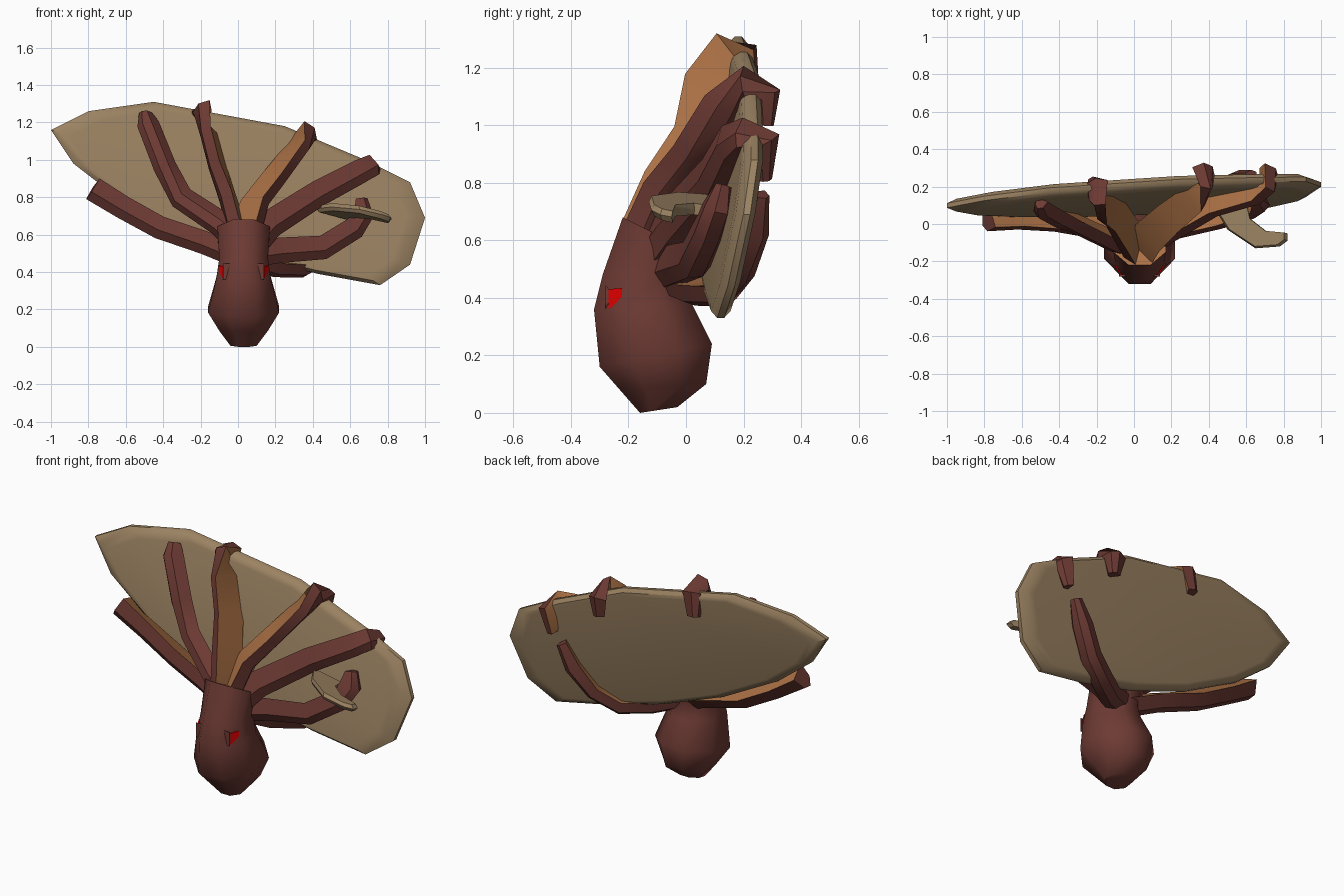
import bpy, bmesh, math
from mathutils import Vector

cube = bpy.data.objects.get("Cube")
if cube:
    bpy.data.objects.remove(cube, do_unlink=True)


def material(name, rgb):
    m = bpy.data.materials.new(name)
    m.use_nodes = True
    m.diffuse_color = (*rgb, 1)
    node = next(n for n in m.node_tree.nodes if n.type == 'BSDF_PRINCIPLED')
    node.inputs["Base Color"].default_value = (*rgb, 1)
    return m


skin = material("red_brown_skin", (0.155, 0.043, 0.034))
inner = material("orange_brown_inner", (0.41, 0.165, 0.06))
tan = material("tan_shell", (0.33, 0.225, 0.122))
red = material("eye_red", (0.8, 0.0, 0.0))


def loft(name, rings, mats, side_rule=None, end_mat=0, angle=35):
    """Skin a list of equal-length rings and close both ends."""
    bm = bmesh.new()
    vs = [[bm.verts.new(p) for p in ring] for ring in rings]
    n = len(rings[0])
    for a, b in zip(vs, vs[1:]):
        for i in range(n):
            j = (i + 1) % n
            f = bm.faces.new((a[i], a[j], b[j], b[i]))
            f.material_index = side_rule(i) if side_rule else 0
    bm.faces.new(vs[0])
    bm.faces.new(vs[-1]).material_index = end_mat
    bmesh.ops.recalc_face_normals(bm, faces=bm.faces)
    me = bpy.data.meshes.new(name)
    bm.to_mesh(me)
    bm.free()
    for m in mats:
        me.materials.append(m)
    ob = bpy.data.objects.new(name, me)
    bpy.context.collection.objects.link(ob)
    bpy.ops.object.select_all(action='DESELECT')
    ob.select_set(True)
    bpy.context.view_layer.objects.active = ob
    bpy.ops.object.shade_smooth_by_angle(angle=math.radians(angle))


# Body: eight-sided rings given by front (y, z), back (y, z) and half width
MID = 0.03
sections = [
    ((-0.16, 0.0), (-0.03, 0.02), 0.07),
    ((-0.23, 0.08), (0.07, 0.10), 0.13),
    ((-0.30, 0.16), (0.09, 0.24), 0.19),
    ((-0.32, 0.36), (0.02, 0.38), 0.145),
    ((-0.29, 0.48), (0.0, 0.46), 0.13),
    ((-0.22, 0.68), (0.02, 0.56), 0.14),
]
rings = []
for front, back, half in sections:
    f, b = Vector((MID, *front)), Vector((MID, *back))
    ring = []
    for k in range(8):
        t = math.radians(45 * k + 22.5)
        grow = 1 / math.cos(math.radians(22.5))
        ring.append((f + b) / 2 + (f - b) / 2 * math.cos(t) * grow
                    + Vector((half * math.sin(t) * grow, 0, 0)))
    rings.append(ring)
loft("body", rings, [skin, inner], end_mat=1, angle=50)


# Eyes: thin side plates leaning with the head, each behind a small brow
def slab(name, x, y, z, sx, sy, sz, lean, mat):
    def ring(s):
        return [(x + s * sx + a * sy * lean, y + a * sy, z + b * sz + a * sy * 0.4)
                for a, b in ((-1, -1), (1, -0.6), (1, 0.6), (-1, 1))]
    loft(name, [ring(-1), ring(1)], [mat])


for side, label in ((1, "left"), (-1, "right")):
    slab(label + "_eye", MID + side * 0.115, -0.246, 0.405, 0.004, 0.023, 0.034,
         side * 0.6, red)
    slab(label + "_brow", MID + side * 0.09, -0.275, 0.405, 0.02, 0.005, 0.042, 0, skin)


# Arms: tapered sections whose lighter inner side turns towards a focus point
def arm(name, path, focus, w0, w1, flat=1.0, tip=0.6):
    pts = [Vector(p) for p in path]
    rings = []
    last = len(pts) - 1
    for i, p in enumerate(pts):
        t = (pts[min(i + 1, last)] - pts[max(i - 1, 0)]).normalized()
        n = Vector(focus) - p
        n = (n - t * n.dot(t)).normalized()
        s = t.cross(n)
        w = (w0 + (w1 - w0) * i / last) * (tip if i == last else 1)
        depth = w * (flat + (1 - flat) * (i / last) ** 3)
        rings.append([p + s * w * a + n * depth * b for a, b in
                      ((-0.55, 0.4), (0.55, 0.4), (0.4, -0.3), (0, -0.55), (-0.4, -0.3))])
    loft(name, rings, [skin, inner], side_rule=lambda i: 1 if i == 0 else 0, angle=40)


arm("upper_right_arm", [(0.0, -0.13, 0.55), (-0.10, -0.10, 0.65), (-0.31, 0.0, 0.79),
    (-0.40, 0.03, 0.96), (-0.49, 0.08, 1.19), (-0.50, 0.11, 1.25)],
    (-0.3, 0.6, 1.2), 0.13, 0.1, 0.8)
arm("top_right_arm", [(0.0, -0.125, 0.60), (-0.05, -0.05, 0.79), (-0.11, 0.05, 0.96),
    (-0.16, 0.08, 1.15), (-0.195, 0.14, 1.26), (-0.205, 0.20, 1.25), (-0.215, 0.225, 1.13)],
    (0.6, -0.15, 0.9), 0.2, 0.1, 0.5)
arm("top_left_arm", [(0.05, -0.125, 0.60), (0.10, -0.055, 0.77), (0.20, 0.04, 0.90),
    (0.33, 0.14, 1.07), (0.375, 0.21, 1.13), (0.38, 0.28, 1.10), (0.375, 0.275, 1.0)],
    (-0.5, -0.5, 1.1), 0.19, 0.1, 0.55)
arm("upper_left_arm", [(0.07, -0.11, 0.54), (0.17, -0.04, 0.65), (0.42, 0.10, 0.81),
    (0.65, 0.16, 0.93), (0.71, 0.20, 0.955), (0.72, 0.27, 0.94), (0.69, 0.27, 0.81)],
    (0.3, 0.3, 1.2), 0.15, 0.085)
arm("lower_left_arm", [(0.06, -0.08, 0.49), (0.22, -0.02, 0.51), (0.45, 0.03, 0.525),
    (0.62, 0.08, 0.63), (0.67, 0.11, 0.71), (0.66, 0.13, 0.79)],
    (0.3, 0.25, 1.0), 0.13, 0.1)
arm("lower_right_arm", [(0.0, -0.08, 0.48), (-0.18, -0.02, 0.55), (-0.42, 0.02, 0.63),
    (-0.62, 0.03, 0.74), (-0.78, 0.02, 0.84)], (-0.3, 0.35, 1.3), 0.14, 0.12, 0.8, 1.0)
arm("rear_left_arm", [(0.06, -0.06, 0.46), (0.2, 0.03, 0.42), (0.34, 0.13, 0.415),
    (0.47, 0.19, 0.49), (0.57, 0.24, 0.63), (0.63, 0.26, 0.76)],
    (0.45, 0.1, 1.0), 0.13, 0.1, 0.7)

# Large shell: tilted disc with a bevelled rim
outline = [(-1.0, 1.16), (-0.8, 1.26), (-0.45, 1.31), (0.25, 1.18), (0.68, 1.0),
           (0.92, 0.88), (1.0, 0.69), (0.92, 0.44), (0.76, 0.33), (0.43, 0.39),
           (0.08, 0.48), (-0.3, 0.62), (-0.66, 0.81), (-0.88, 0.98)]


def shell_ring(scale, depth):
    ring = []
    for x, z in outline:
        x, z = x * scale, 0.82 + (z - 0.82) * scale
        ring.append((x, -0.017 + 0.1 * x + 0.186 * z + depth, z))
    return ring


loft("large_shell", [shell_ring(0.9, -0.037), shell_ring(0.95, -0.034),
                     shell_ring(1, -0.012), shell_ring(1, 0.012),
                     shell_ring(0.95, 0.034), shell_ring(0.9, 0.037)], [tan], angle=40)

# Small flat shell piece in front of the large one
plan = [(0.42, 0.10), (0.60, 0.12), (0.62, 0.03), (0.71, -0.04), (0.82, -0.05),
        (0.82, -0.09), (0.78, -0.12), (0.65, -0.13), (0.50, -0.03)]


def piece_ring(scale, lift):
    return [(0.61 + (x - 0.61) * scale, y * scale,
             0.72 - 0.22 * (x - 0.6) - 0.2 * y + lift) for x, y in plan]


loft("small_shell_piece", [piece_ring(0.92, -0.02), piece_ring(1, 0),
                           piece_ring(0.92, 0.02)], [tan])
